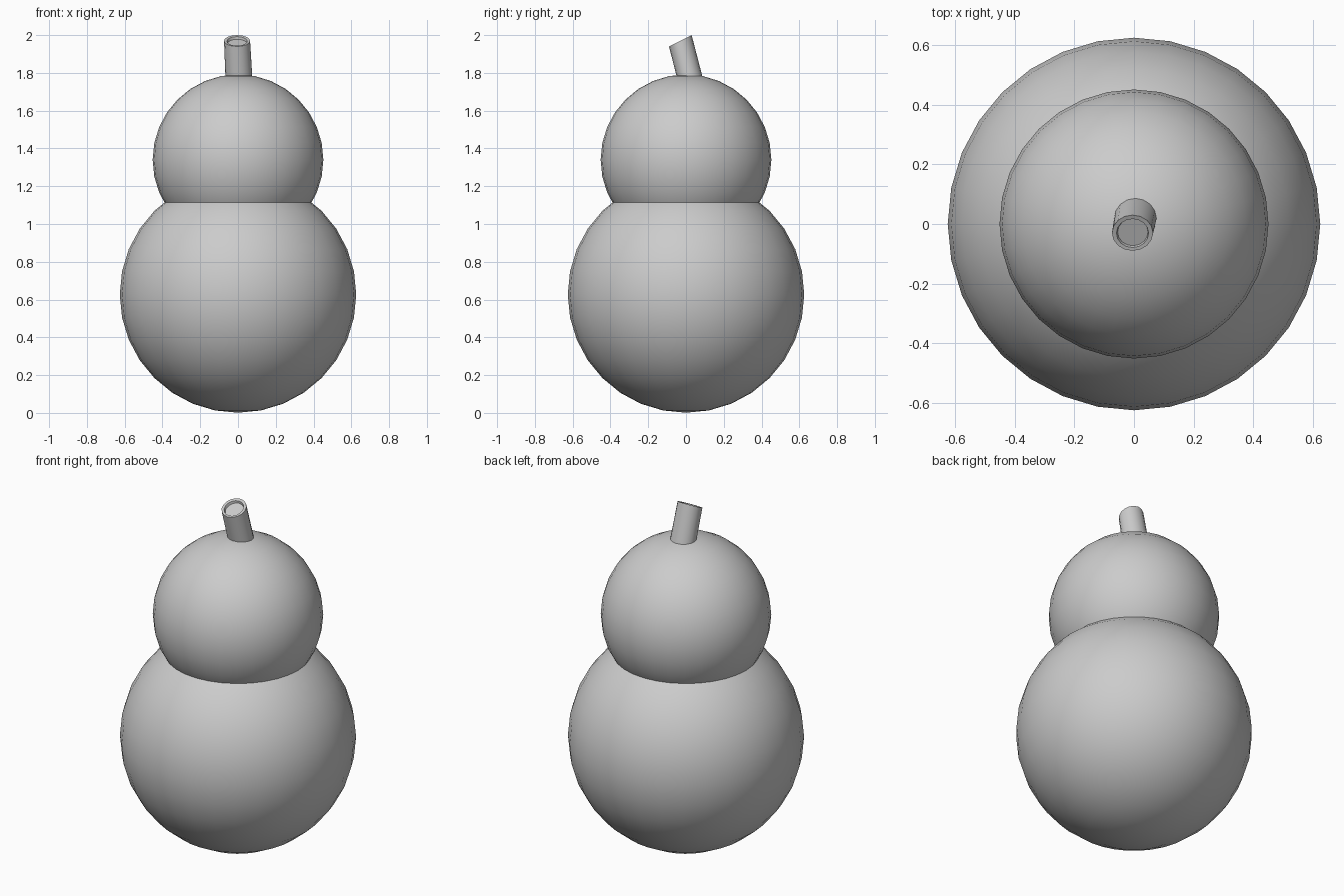
import bpy, bmesh, math
from mathutils import Vector

if "Cube" in bpy.data.objects:
    bpy.data.objects.remove(bpy.data.objects["Cube"])


def ball(name, radius, z):
    bpy.ops.mesh.primitive_uv_sphere_add(segments=32, ring_count=16, radius=radius, location=(0, 0, z))
    bpy.context.object.name = name
    bpy.ops.object.shade_smooth()


# Two stacked overlapping balls
ball("lower_body", 0.626, 0.627)
ball("upper_body", 0.452, 1.34)

# Leaning stem: rings given as centre, x radius, y radius, rise of the ring per unit y
SIDES = 16
rings = [
    ((0.008, 0.037, 1.71), 0.072, 0.072, -0.2),
    ((-0.005, -0.030, 1.97), 0.069, 0.060, 0.5),
    ((-0.005, -0.031, 1.968), 0.054, 0.048, 0.5),
    ((-0.004, -0.027, 1.955), 0.051, 0.046, 0.5),
]
bm = bmesh.new()
loops = []
for centre, rx, ry, slope in rings:
    loop = []
    for i in range(SIDES):
        a = 2 * math.pi * i / SIDES
        y = ry * math.sin(a)
        loop.append(bm.verts.new(Vector(centre) + Vector((rx * math.cos(a), y, slope * y))))
    loops.append(loop)
for a, b in zip(loops, loops[1:]):
    for i in range(SIDES):
        j = (i + 1) % SIDES
        bm.faces.new((a[i], a[j], b[j], b[i]))
bm.faces.new(loops[-1])
bm.faces.new(loops[0][::-1])
mesh = bpy.data.meshes.new("stem")
bm.to_mesh(mesh)
bm.free()
stem = bpy.data.objects.new("stem", mesh)
bpy.context.collection.objects.link(stem)
bpy.ops.object.select_all(action='DESELECT')
bpy.context.view_layer.objects.active = stem
stem.select_set(True)
bpy.ops.object.shade_smooth_by_angle(angle=math.radians(35))
